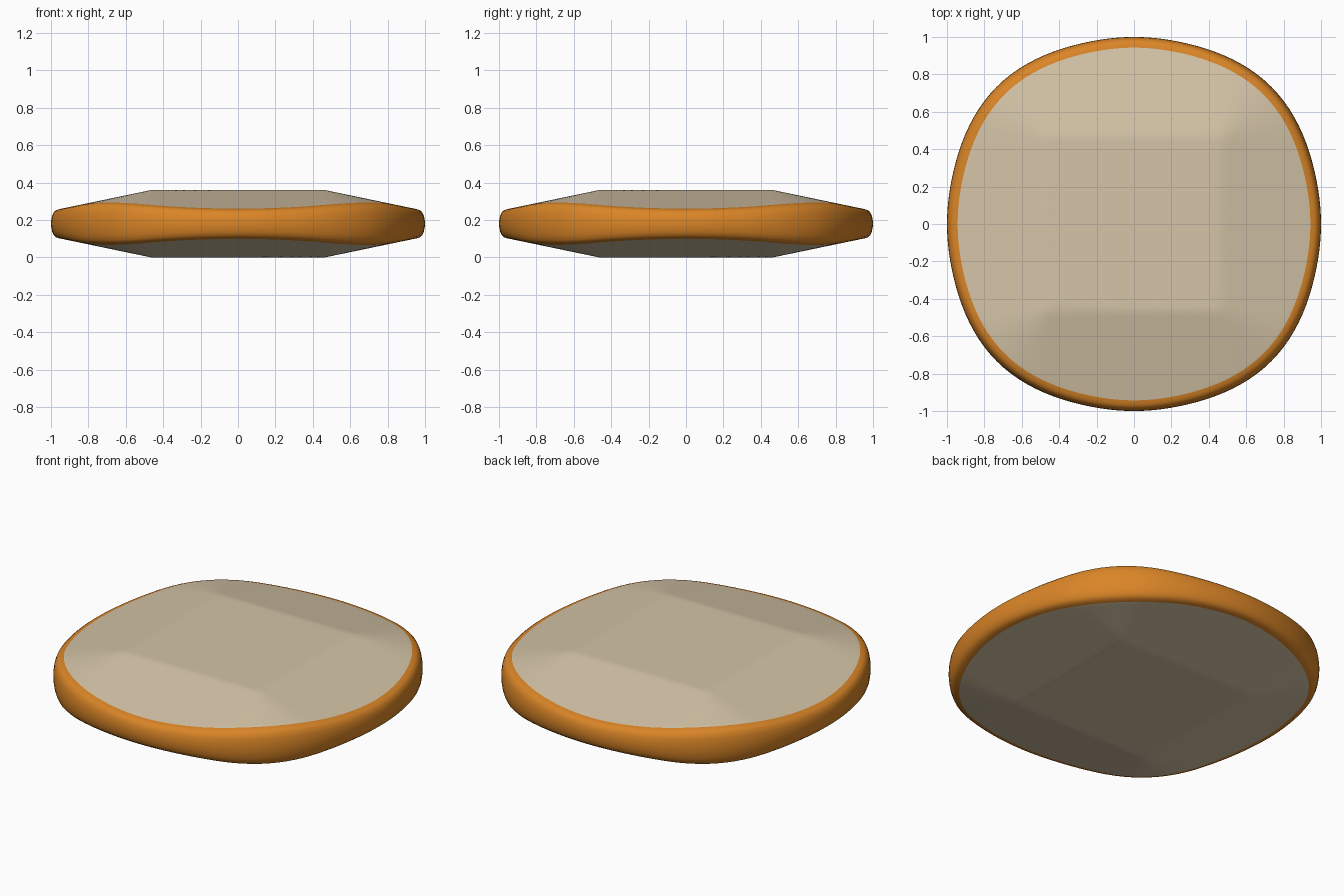
import bpy, bmesh, math

if "Cube" in bpy.data.objects:
    bpy.data.objects.remove(bpy.data.objects["Cube"])

N = 128          # steps around the outline
FLAT = 0.465     # half width of the flat square in the middle
SLOPE = 0.208    # fall of the faces outside the flat square
MID, HALF = 0.18, 0.18
EDGE = 0.943     # where the cream face meets the orange rim


def material(name, col):
    m = bpy.data.materials.new(name)
    m.diffuse_color = (*col, 1)
    m.use_nodes = True
    m.node_tree.nodes["Principled BSDF"].inputs["Base Color"].default_value = m.diffuse_color
    return m


def outline(a):
    # circle with four soft corners
    return 1 + 0.038 * abs(math.sin(2 * a)) ** 3


def height(x, y):
    # half thickness: flat square, then sloping away in every direction
    d = math.hypot(max(abs(x) - FLAT, 0), max(abs(y) - FLAT, 0))
    return HALF - SLOPE * d


def add_ring(bm, frac, share, side):
    ring = []
    for i in range(N):
        a = 2 * math.pi * i / N
        r = outline(a)
        f = min(frac, EDGE)
        h = height(f * r * math.cos(a), f * r * math.sin(a)) * share
        ring.append(bm.verts.new((frac * r * math.cos(a), frac * r * math.sin(a), MID + side * h)))
    return ring


cream = material("cream", (0.66, 0.55, 0.385))
orange = material("orange", (0.70, 0.235, 0.02))

# rings from top centre, over the rim, to bottom centre
face = [(EDGE * k / 40, 1.0) for k in range(1, 41)]
rim = [(0.958, 0.96), (0.972, 0.90), (0.984, 0.78), (0.993, 0.55), (0.998, 0.28)]
half = face + rim
bm = bmesh.new()
rings = [add_ring(bm, f, s, 1) for f, s in half]
rings.append(add_ring(bm, 1.0, 0.0, 1))
rings += [add_ring(bm, f, s, -1) for f, s in reversed(half)]

for k in range(len(rings) - 1):
    a, b = rings[k], rings[k + 1]
    for i in range(N):
        j = (i + 1) % N
        f = bm.faces.new((a[i], b[i], b[j], a[j]))
        f.material_index = 1 if len(face) - 1 <= k < len(rings) - len(face) else 0
for ring, side in ((rings[0], 1), (rings[-1], -1)):
    c = bm.verts.new((0, 0, MID + side * HALF))
    for i in range(N):
        bm.faces.new((c, ring[i], ring[(i + 1) % N]))
bmesh.ops.recalc_face_normals(bm, faces=bm.faces)
for f in bm.faces:
    f.smooth = True

# rounded cushion body with its rim
me = bpy.data.meshes.new("cushion")
bm.to_mesh(me)
bm.free()
me.materials.append(cream)
me.materials.append(orange)
ob = bpy.data.objects.new("cushion", me)
bpy.context.collection.objects.link(ob)
